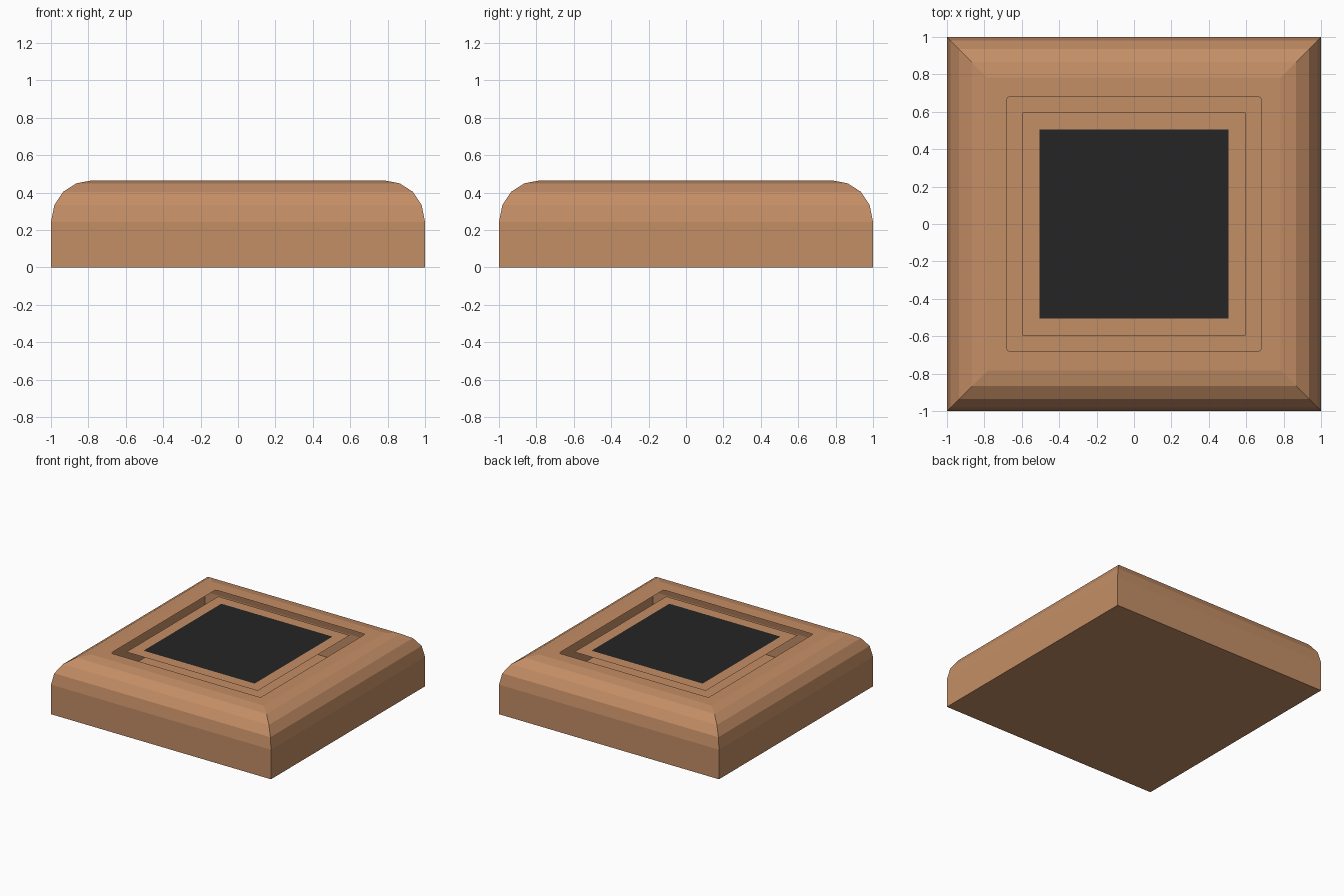
import bpy, bmesh, math

if "Cube" in bpy.data.objects:
    bpy.data.objects.remove(bpy.data.objects["Cube"])

TOP = 0.465


def material(name, rgb):
    m = bpy.data.materials.new(name)
    m.diffuse_color = (*rgb, 1)
    m.use_nodes = True
    m.node_tree.nodes["Principled BSDF"].inputs["Base Color"].default_value = m.diffuse_color
    return m


BROWN = material("warm brown", (0.552, 0.271, 0.133))
BLACK = material("black", (0.018, 0.018, 0.018))


def square(bm, r, z):
    """Counter-clockwise square ring of vertices."""
    return [bm.verts.new((r * sx, r * sy, z))
            for sx, sy in ((-1, -1), (1, -1), (1, 1), (-1, 1))]


def bridge(bm, a, b):
    """Quads joining two square rings."""
    for i in range(4):
        j = (i + 1) % 4
        bm.faces.new((a[i], a[j], b[j], b[i]))


def finish(bm, name, mats):
    me = bpy.data.meshes.new(name)
    bm.to_mesh(me)
    bm.free()
    for m in mats:
        me.materials.append(m)
    ob = bpy.data.objects.new(name, me)
    bpy.context.collection.objects.link(ob)
    return ob


# Hollow housing: square rings stacked along a rounded side profile
bm = bmesh.new()
profile = [(1, 0), (1, 0.243), (0.982, 0.334), (0.935, 0.404),
           (0.865, 0.449), (0.783, TOP)]
rings = [square(bm, r, z) for r, z in profile]
for a, b in zip(rings, rings[1:]):
    bridge(bm, a, b)
bm.faces.new(rings[0][::-1])  # floor

# Top rim around an opening with slightly rounded corners
hole, rad = 0.68, 0.015
corners = []
for k in range(4):
    mid = math.radians(225 + 90 * k)
    cx = math.copysign(hole - rad, math.cos(mid))
    cy = math.copysign(hole - rad, math.sin(mid))
    corners.append([bm.verts.new((cx + rad * math.cos(mid + t),
                                  cy + rad * math.sin(mid + t), TOP))
                    for t in (-math.pi / 4, 0, math.pi / 4)])
outer = rings[-1]
for i in range(4):
    j = (i + 1) % 4
    p = corners[i]
    bm.faces.new((outer[i], p[2], p[1], p[0]))
    bm.faces.new((outer[i], outer[j], corners[j][0], p[2]))
bm.normal_update()
finish(bm, "housing", [BROWN])

# Thin centre panel, flush with the rim and separated by an open gap
bm = bmesh.new()
edge = square(bm, 0.597, TOP)
inset = square(bm, 0.505, TOP)
bridge(bm, edge, inset)
pad = bm.faces.new(inset)
pad.material_index = 1
bm.normal_update()
finish(bm, "centre_panel", [BROWN, BLACK])
